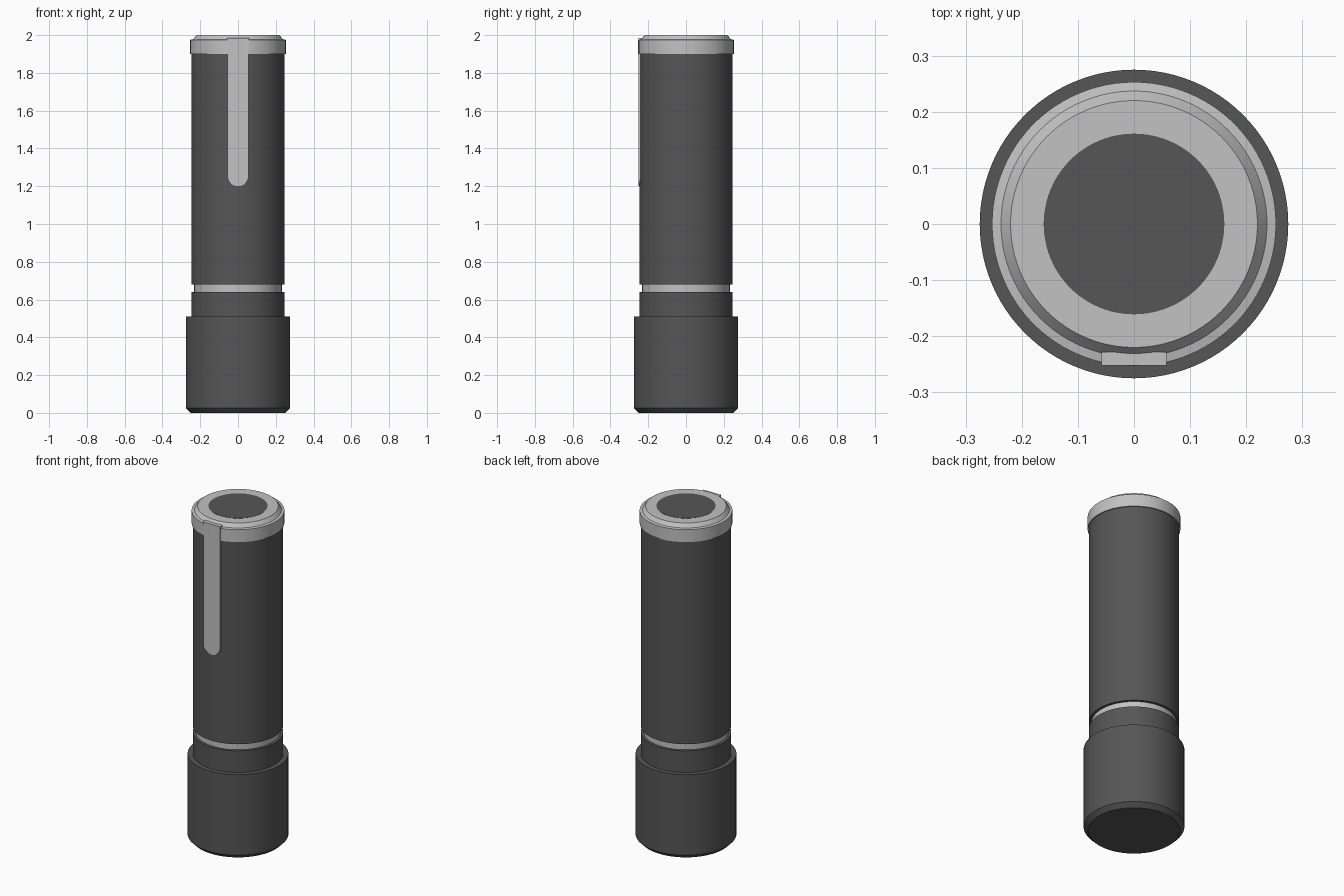
import bpy, bmesh, math

if "Cube" in bpy.data.objects:
    bpy.data.objects.remove(bpy.data.objects["Cube"])


def material(name, value):
    m = bpy.data.materials.new(name)
    m.diffuse_color = (value, value, value, 1)
    m.use_nodes = True
    m.node_tree.nodes["Principled BSDF"].inputs["Base Color"].default_value = m.diffuse_color
    return m


dark = material("dark_grey", 0.092)
light = material("light_grey", 0.54)


def finish(name, bm, mat, smooth=True):
    bmesh.ops.recalc_face_normals(bm, faces=bm.faces)
    me = bpy.data.meshes.new(name)
    bm.to_mesh(me)
    bm.free()
    me.materials.append(mat)
    ob = bpy.data.objects.new(name, me)
    bpy.context.collection.objects.link(ob)
    if smooth:
        bpy.ops.object.select_all(action='DESELECT')
        ob.select_set(True)
        bpy.context.view_layer.objects.active = ob
        bpy.ops.object.shade_smooth_by_angle(angle=math.radians(25))
    return ob


def lathe(name, profile, mat, n=96):
    """Closed solid turned around z from (radius, height) points, capped at both ends."""
    bm = bmesh.new()
    rings = [[bm.verts.new((r * math.cos(2 * math.pi * i / n),
                            r * math.sin(2 * math.pi * i / n), z))
              for i in range(n)] for r, z in profile]
    for a, b in zip(rings, rings[1:]):
        for i in range(n):
            j = (i + 1) % n
            bm.faces.new((a[i], a[j], b[j], b[i]))
    bm.faces.new(rings[0][::-1])
    bm.faces.new(rings[-1])
    return finish(name, bm, mat)


def plate(name, outline, y_front, y_back, mat):
    """Upright plate extruded along y from an (x, z) outline."""
    bm = bmesh.new()
    face = bm.faces.new([bm.verts.new((x, y_front, z)) for x, z in outline])
    out = bmesh.ops.extrude_face_region(bm, geom=[face])
    moved = [v for v in out["geom"] if isinstance(v, bmesh.types.BMVert)]
    bmesh.ops.translate(bm, verts=moved, vec=(0, y_back - y_front, 0))
    return finish(name, bm, mat)


# Turned parts, bottom to top
lathe("end_cap", [(0.25, 0), (0.275, 0.025), (0.275, 0.51), (0.245, 0.51)], dark)
lathe("neck", [(0.247, 0.50), (0.247, 0.64)], dark)
lathe("groove_ring", [(0.232, 0.63), (0.232, 0.69)], light)
lathe("barrel", [(0.247, 0.68), (0.247, 1.905)], dark)
lathe("top_collar", [(0.253, 1.90), (0.253, 1.975), (0.237, 1.978), (0.22, 2.0)], light)
lathe("top_disc", [(0.161, 1.99), (0.161, 2.001)], dark)

# Pocket clip: strip with a rounded lower end, and the tab that joins it to the collar
w, r = 0.055, 0.05
arc = [(w * math.cos(a), 1.25 + r * math.sin(a))
       for a in (math.pi + math.pi * i / 20 for i in range(21))]
plate("clip_strip", [(-w, 1.978)] + arc + [(w, 1.978)], -0.2515, -0.235, light)
plate("clip_tab", [(-0.058, 1.965), (0.058, 1.965), (0.058, 1.986), (-0.058, 1.986)],
      -0.2525, -0.228, light)
